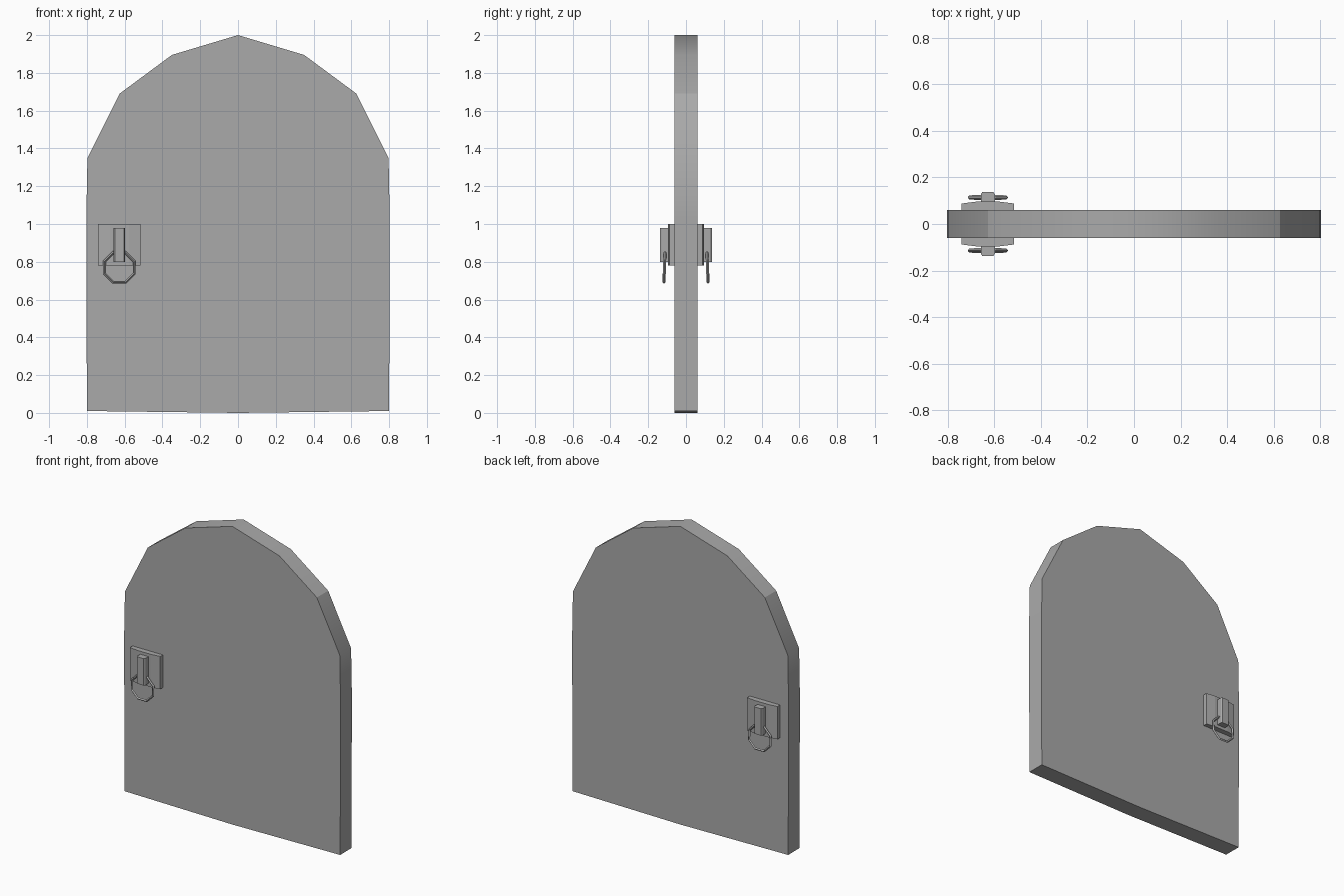
import bpy, bmesh, math
from mathutils import Matrix, Vector

cube = bpy.data.objects.get("Cube")
if cube:
    bpy.data.objects.remove(cube, do_unlink=True)

grey = bpy.data.materials.new("plain grey")
grey.use_nodes = True
colour = (0.4, 0.4, 0.4, 1)
grey.diffuse_color = colour
grey.node_tree.nodes["Principled BSDF"].inputs["Base Color"].default_value = colour


def finish(name, bm):
    bmesh.ops.recalc_face_normals(bm, faces=bm.faces[:])
    mesh = bpy.data.meshes.new(name)
    bm.to_mesh(mesh)
    bm.free()
    mesh.materials.append(grey)
    obj = bpy.data.objects.new(name, mesh)
    bpy.context.collection.objects.link(obj)
    return obj


def extrude(points, direction):
    """Close a profile and sweep it along a straight direction."""
    bm = bmesh.new()
    face = bm.faces.new([bm.verts.new(p) for p in points])
    result = bmesh.ops.extrude_face_region(bm, geom=[face])
    moved = [v for v in result["geom"] if isinstance(v, bmesh.types.BMVert)]
    bmesh.ops.translate(bm, verts=moved, vec=direction)
    return bm


# Arched door slab with a very slightly bowed bottom
half = [(0.8, 0.01), (0.803, 1.04), (0.797, 1.35), (0.627, 1.69), (0.35, 1.895)]
outline = [(0, 0)] + half + [(0, 2)] + [(-x, z) for x, z in reversed(half)]
bm = extrude([(x, -0.06, z) for x, z in outline], Vector((0, 0.12, 0)))
bmesh.ops.recalc_face_normals(bm, faces=bm.faces[:])
for f in bm.faces:
    f.smooth = abs(f.normal.y) < 0.5
for e in bm.edges:
    rim = any(not f.smooth for f in e.link_faces)
    knee = all(abs(v.co.z - 1.69) < 0.01 or v.co.z < 0.05 for v in e.verts)
    e.smooth = not (rim or knee)
finish("door_slab", bm)

# Handle set, repeated on both faces of the door
HX = -0.628
for side, label in ((-1, "front"), (1, "back")):
    # Bowed backing plate
    plate = [(-0.112, 0.055), (-0.112, 0.088), (-0.05, 0.096),
             (0.05, 0.096), (0.112, 0.088), (0.112, 0.055)]
    bm = extrude([(HX + x, side * y, 0.78) for x, y in plate], Vector((0, 0, 0.22)))
    finish(label + "_handle_plate", bm)

    # Upright bracket that holds the ring
    bracket = [(-0.03, 0.09), (-0.03, 0.128), (-0.024, 0.137),
               (0.024, 0.137), (0.03, 0.128), (0.03, 0.09)]
    bm = extrude([(HX + x, side * y, 0.8) for x, y in bracket], Vector((0, 0, 0.18)))
    finish(label + "_handle_bracket", bm)

    # Eight-sided pull ring, hanging with a slight tilt
    bpy.ops.mesh.primitive_torus_add(major_segments=8, minor_segments=4,
                                     major_radius=0.085, minor_radius=0.008)
    ring = bpy.context.object
    ring.name = label + "_pull_ring"
    ring.data.transform(Matrix.Translation((HX, side * 0.114, 0.77))
                        @ Matrix.Rotation(side * math.radians(2), 4, "X")
                        @ Matrix.Rotation(math.pi / 2, 4, "X")
                        @ Matrix.Rotation(math.pi / 8, 4, "Z"))
    ring.data.materials.append(grey)
